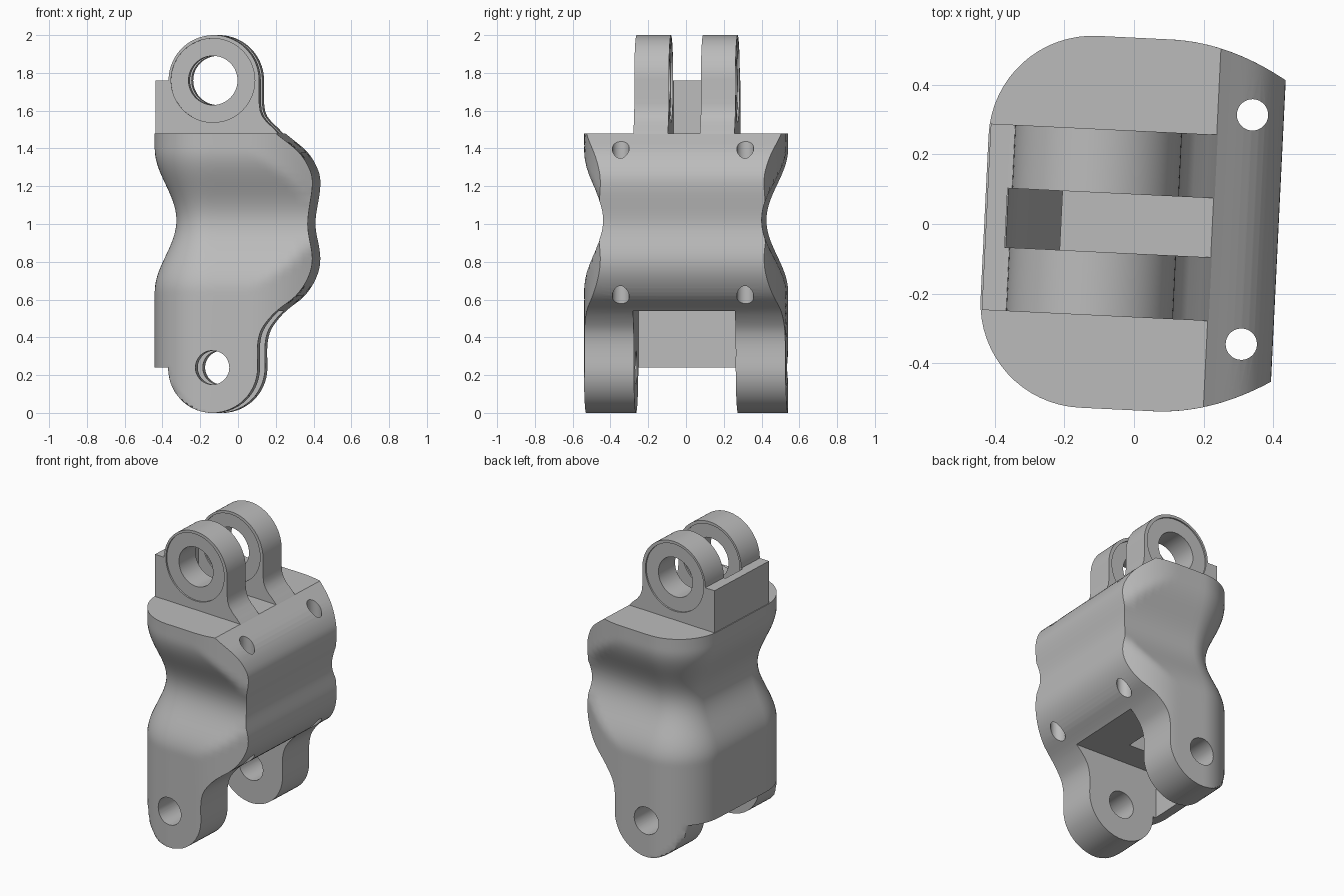
import bpy, bmesh, math
from mathutils import Matrix

cube = bpy.data.objects.get("Cube")
if cube:
    bpy.data.objects.remove(cube, do_unlink=True)

TURN = Matrix.Rotation(math.radians(-2.8), 4, 'Z')
PIN_U, LUG_R = -0.11, 0.24
LOW_Z, TOP_Z, DECK = 0.24, 1.76, 1.48

grey = bpy.data.materials.new("plain grey")
grey.use_nodes = True
grey.diffuse_color = (0.5, 0.5, 0.5, 1)
grey.node_tree.nodes["Principled BSDF"].inputs["Base Color"].default_value = (0.5, 0.5, 0.5, 1)


def finish(name, bm):
    bmesh.ops.recalc_face_normals(bm, faces=bm.faces)
    mesh = bpy.data.meshes.new(name)
    bm.to_mesh(mesh)
    bm.free()
    mesh.materials.append(grey)
    ob = bpy.data.objects.new(name, mesh)
    bpy.context.collection.objects.link(ob)
    return ob


def box(name, lo, hi):
    bm = bmesh.new()
    bmesh.ops.create_cube(bm, size=1)
    for v in bm.verts:
        v.co = [l + (c + 0.5) * (h - l) for c, l, h in zip(v.co, lo, hi)]
    return finish(name, bm)


def rod(name, centre, radius, length, axis='Z'):
    bm = bmesh.new()
    m = Matrix.Translation(centre)
    if axis == 'Y':
        m = m @ Matrix.Rotation(math.pi / 2, 4, 'X')
    bmesh.ops.create_cone(bm, cap_ends=True, segments=48, radius1=radius,
                          radius2=radius, depth=length, matrix=m)
    return finish(name, bm)


def slab(name, profile, y0, y1):
    """Extrude an x-z profile from y0 to y1."""
    bm = bmesh.new()
    face = bm.faces.new([bm.verts.new((x, y0, z)) for x, z in profile])
    new = bmesh.ops.extrude_face_region(bm, geom=[face])["geom"]
    for v in new:
        if isinstance(v, bmesh.types.BMVert):
            v.co.y = y1
    return finish(name, bm)


def select(ob):
    bpy.ops.object.select_all(action='DESELECT')
    ob.select_set(True)
    bpy.context.view_layer.objects.active = ob


def cut(ob, cutters):
    for c in cutters:
        mod = ob.modifiers.new("cut", 'BOOLEAN')
        mod.operation, mod.solver, mod.object = 'DIFFERENCE', 'EXACT', c
        select(ob)
        bpy.ops.object.modifier_apply(modifier=mod.name)
        bpy.data.objects.remove(c, do_unlink=True)


def polish(ob):
    ob.data.transform(TURN)
    select(ob)
    bpy.ops.object.shade_smooth_by_angle(angle=math.radians(30))


# Palm-side profile (height, reach), smoothly interpolated
REACH = [(0.24, .13), (0.36, .13), (0.43, .145), (0.48, .175), (0.54, .23), (0.62, .33),
         (0.72, .395), (0.82, .415), (1.0, .39), (1.2, .415), (1.28, .405), (1.38, .345), (1.48, .225)]


def reach(z):
    if z <= REACH[0][0]:
        return REACH[0][1]
    n = len(REACH)
    i = max(k for k in range(n - 1) if REACH[k][0] <= z + 1e-6)
    slope = lambda k: ((REACH[min(k + 1, n - 1)][1] - REACH[max(k - 1, 0)][1]) /
                       (REACH[min(k + 1, n - 1)][0] - REACH[max(k - 1, 0)][0]))
    (z0, a), (z1, b) = REACH[i], REACH[i + 1]
    h = z1 - z0
    t = (z - z0) / h
    return ((2*t**3 - 3*t**2 + 1) * a + (t**3 - 2*t**2 + t) * h * slope(i)
            + (3*t**2 - 2*t**3) * b + (t**3 - t**2) * h * slope(i + 1))


def waist(z):
    t = min(1, abs(z - 1.02) / 0.38)
    return 0.115 * (0.5 + 0.5 * math.cos(math.pi * t))


def ring(z, rounded):
    """Cross-section: round back corners, gently tapering flanks, flat palm side."""
    d = waist(z)
    low, high = -1, reach(z)
    if rounded:
        r = max(0.02, math.sqrt(max(0, LUG_R**2 - (z - LOW_Z)**2)))
        low, high = PIN_U - r, min(high, PIN_U + r)
    half = []
    for i in range(17):
        a = math.pi / 2 * i / 16
        half.append((max(low, -0.13 - (0.3 - d) * math.cos(a)), 0.235 + (0.3 - d) * math.sin(a)))
    start = max(low, -0.13)
    for i in range(1, 13):
        u = start + (high - start) * i / 12
        half.append((u, min(0.535 - d, 0.535 - 0.9 * max(0, u - 0.08)**2)))
    return [(u, v, z) for u, v in half] + [(u, -v, z) for u, v in reversed(half)]


# Main body lofted from the rounded fork tips up to the deck
bm = bmesh.new()
sections = [ring(LOW_Z * (1 - math.cos(math.pi / 2 * i / 14)), True) for i in range(15)]
sections += [ring(LOW_Z + (DECK - LOW_Z) * i / 62, False) for i in range(63)]
loops = [[bm.verts.new(p) for p in s] for s in sections]
for a, b in zip(loops, loops[1:]):
    for i in range(len(a)):
        j = (i + 1) % len(a)
        bm.faces.new((a[i], a[j], b[j], b[i]))
bm.faces.new(loops[0])
bm.faces.new(loops[-1])
bmesh.ops.remove_doubles(bm, verts=bm.verts, dist=1e-5)
body = finish("body", bm)

# Fork gap, pin hole, tendon channel and through holes
channel = [(-.365, 1.6), (-.365, 1.47), (-.335, 1.3), (-.19, .9), (-.19, .5),
           (-.03, .5), (-.03, .9), (-.18, 1.3), (-.21, 1.47), (-.21, 1.6)]
cutters = [box("fork_gap", (-0.37, -0.27, -0.2), (0.6, 0.27, 0.54)),
           rod("pin_hole", (PIN_U, 0, LOW_Z), 0.09, 2, 'Y'),
           slab("channel", channel, -0.085, 0.085)]
cutters += [rod("cord_hole", (0.325, s * 0.33, 1), 0.045, 3) for s in (-1, 1)]
cut(body, cutters)
polish(body)

# Upper hinge lugs with recessed faces
arc = [math.pi * (1 - i / 40) for i in range(41)]
profile = [(-.4, 1.47), (-.4, TOP_Z - 0.002)]
profile += [(PIN_U - .005 + LUG_R * math.cos(a), TOP_Z + LUG_R * math.sin(a)) for a in arc]
profile += [(.125, 1.64), (.13, 1.6), (.142, 1.57), (.165, 1.54), (.2, 1.508), (.235, 1.47)]
for side, name in ((-1, "front_lug"), (1, "back_lug")):
    lug = slab(name, profile, side * 0.085, side * 0.268)
    centre = PIN_U - 0.01
    tools = [rod("eye", (centre, 0, TOP_Z), 0.13, 2, 'Y')]
    tools += [rod("recess", (centre, side * y, TOP_Z), 0.222, 0.02, 'Y') for y in (0.085, 0.268)]
    cut(lug, tools)
    polish(lug)

# Stop plate behind the lugs
polish(box("stop_plate", (-0.425, -0.268, 1.47), (-0.368, 0.268, TOP_Z)))
